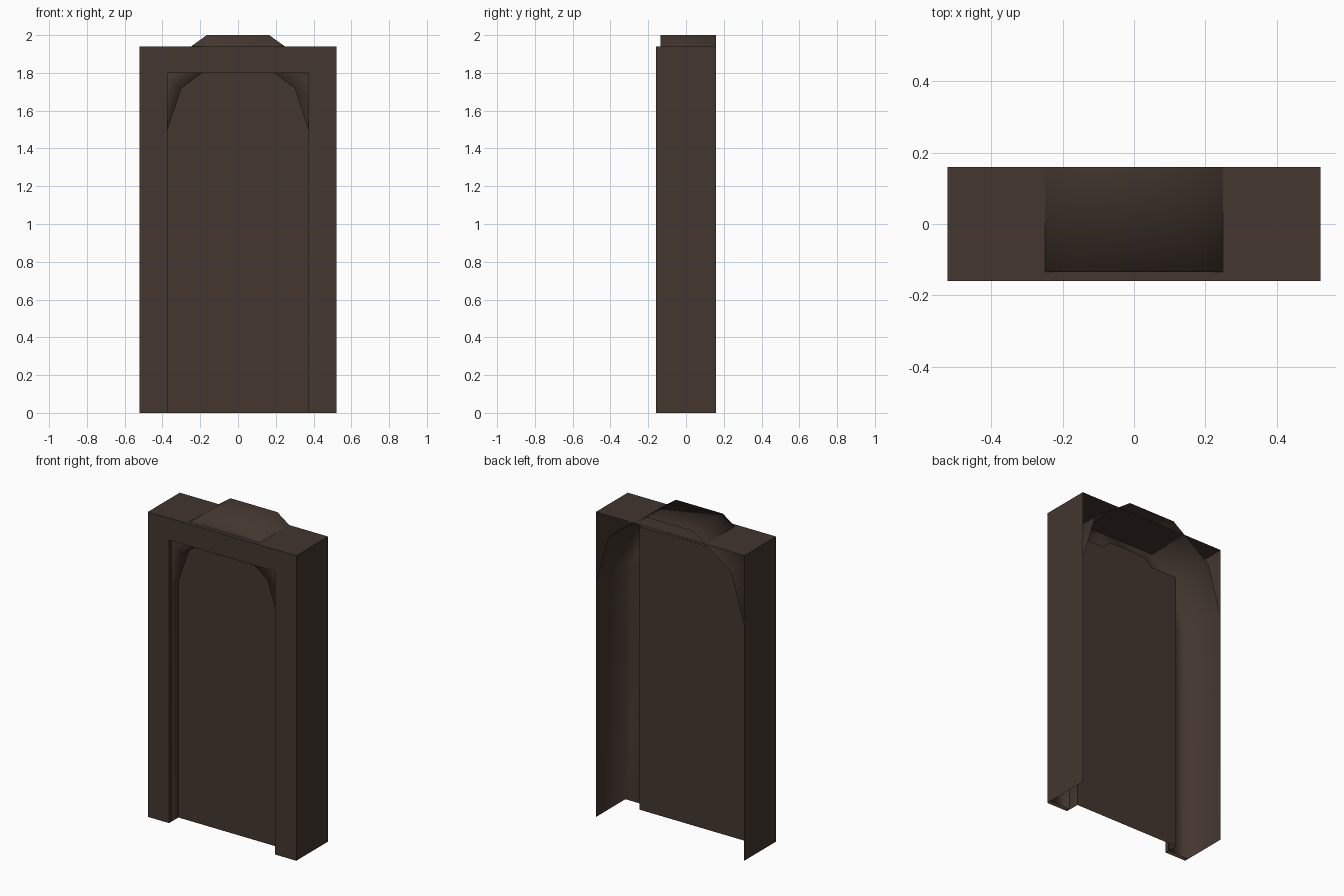
import bpy, bmesh

if "Cube" in bpy.data.objects:
    bpy.data.objects.remove(bpy.data.objects["Cube"])

wood = bpy.data.materials.new("dark brown")
wood.diffuse_color = (0.056, 0.037, 0.028, 1)
wood.use_nodes = True
wood.node_tree.nodes["Principled BSDF"].inputs["Base Color"].default_value = wood.diffuse_color


def mirrored(half):
    """Full outline from its right half, bottom right to bottom left."""
    return half + [(-x, z) for x, z in reversed(half)]


def ring(bm, outline, y):
    return [bm.verts.new((x, y, z)) for x, z in outline]


def bridge(bm, a, b):
    """Open-bottomed strip between two matching outlines."""
    for i in range(len(a) - 1):
        bm.faces.new((a[i], a[i + 1], b[i + 1], b[i]))


def nested_shell(name, outer, inner, y_back, y_front, y_panel, smooth):
    """Outer tunnel, front border, inner reveal and closing panel."""
    bm = bmesh.new()
    rings = [ring(bm, outer, y_back), ring(bm, outer, y_front),
             ring(bm, inner, y_front), ring(bm, inner, y_panel)]
    for a, b in zip(rings, rings[1:]):
        bridge(bm, a, b)
    bm.faces.new(rings[-1])
    bmesh.ops.recalc_face_normals(bm, faces=bm.faces)
    # the panel must face the front
    panel = bm.faces[:][-1]
    if panel.normal.y > 0:
        bmesh.ops.reverse_faces(bm, faces=bm.faces[:])
    mesh = bpy.data.meshes.new(name)
    for f in bm.faces:
        f.smooth = smooth and f is not panel
    bm.to_mesh(mesh)
    bm.free()
    mesh.materials.append(wood)
    obj = bpy.data.objects.new(name, mesh)
    bpy.context.collection.objects.link(obj)


# Square door frame with a recessed flat door
nested_shell("door_frame",
             mirrored([(0.522, 0), (0.522, 1.94)]),
             mirrored([(0.374, 0), (0.374, 1.80)]),
             0.16, -0.16, -0.065, False)

# Arched lining that shows in the opening corners and pokes through the top
nested_shell("arched_lining",
             mirrored([(0.521, 0), (0.521, 1.5), (0.43, 1.81), (0.165, 2.0)]),
             mirrored([(0.373, 0), (0.373, 1.5), (0.30, 1.72), (0.12, 1.85)]),
             0.16, -0.135, -0.066, True)
